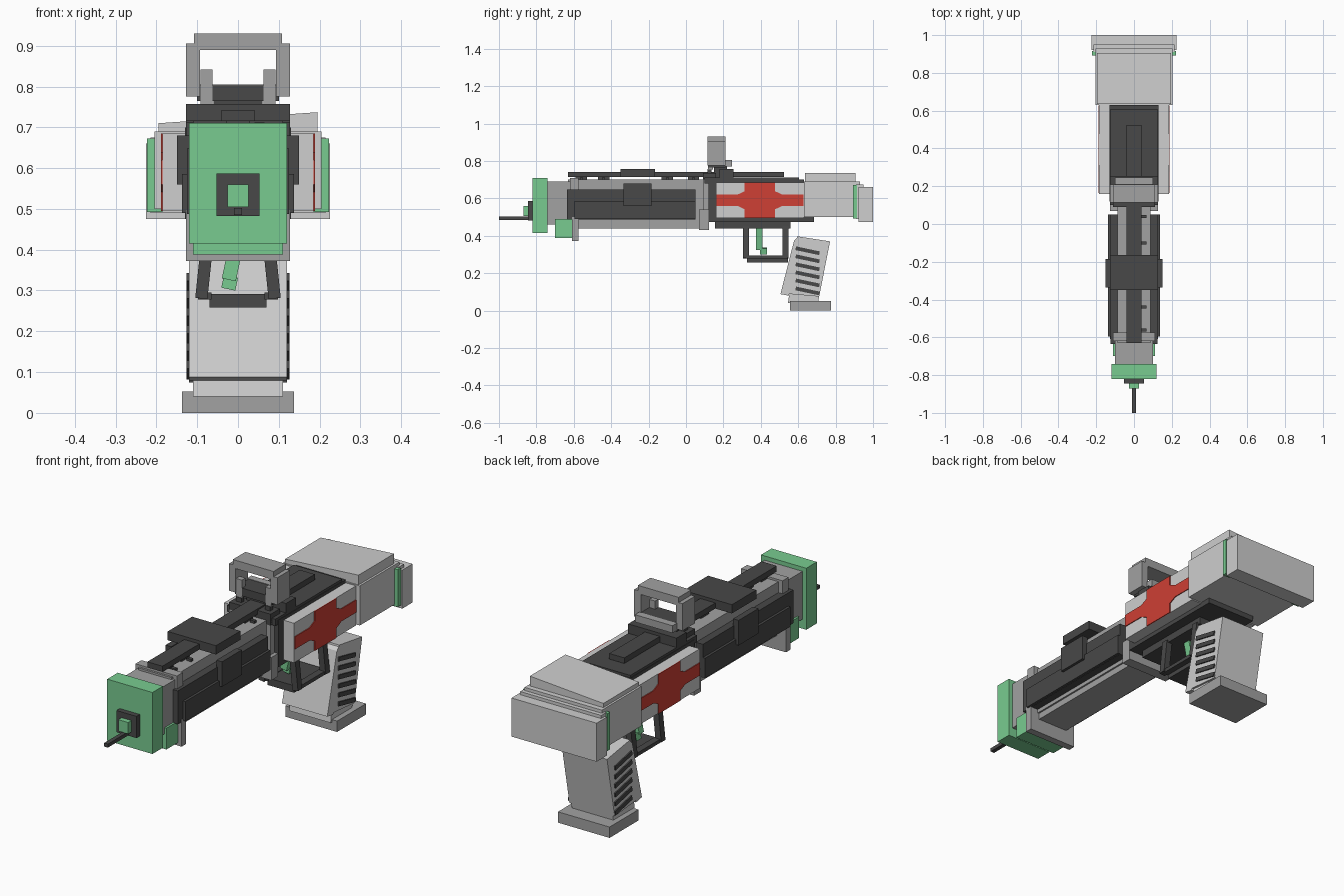
import bpy, bmesh
from math import radians
from mathutils import Matrix, Vector

cube = bpy.data.objects.get("Cube")
if cube:
    bpy.data.objects.remove(cube, do_unlink=True)


def material(name, rgb):
    m = bpy.data.materials.new(name)
    m.use_nodes = True
    m.diffuse_color = (*rgb, 1)
    m.node_tree.nodes["Principled BSDF"].inputs["Base Color"].default_value = (*rgb, 1)
    return m


LIGHT = material("light grey", (0.62, 0.62, 0.62))
GREY = material("mid grey", (0.36, 0.36, 0.36))
DARK = material("charcoal", (0.065, 0.065, 0.065))
GREEN = material("mint green", (0.19, 0.60, 0.28))
RED = material("red", (0.62, 0.05, 0.035))


def finish(name, bm, mat):
    bmesh.ops.recalc_face_normals(bm, faces=bm.faces)
    mesh = bpy.data.meshes.new(name)
    bm.to_mesh(mesh)
    bm.free()
    mesh.materials.append(mat)
    ob = bpy.data.objects.new(name, mesh)
    bpy.context.collection.objects.link(ob)
    return ob


def box(name, mat, x, y, z, tilt=0, axis='X'):
    """Box from (min, max) ranges; a single x value means symmetric."""
    if not isinstance(x, tuple):
        x = (-x, x)
    lo, hi = Vector((x[0], y[0], z[0])), Vector((x[1], y[1], z[1]))
    bm = bmesh.new()
    m = (Matrix.Translation((lo + hi) / 2) @ Matrix.Rotation(radians(tilt), 4, axis)
         @ Matrix.Diagonal((*(hi - lo), 1)))
    bmesh.ops.create_cube(bm, size=1, matrix=m)
    return finish(name, bm, mat)


def pair(name, mat, x, y, z, tilt=0, axis='X'):
    """The same box on both sides."""
    box("left_" + name, mat, x, y, z, tilt, axis)
    box("right_" + name, mat, (-x[1], -x[0]), y, z, tilt if axis == 'X' else -tilt, axis)


def prism(name, mat, points, x):
    """Side outline (y, z) extruded across x."""
    bm = bmesh.new()
    face = bm.faces.new([bm.verts.new((x[0], y, z)) for y, z in points])
    new = bmesh.ops.extrude_face_region(bm, geom=[face])["geom"]
    bmesh.ops.translate(bm, vec=(x[1] - x[0], 0, 0),
                        verts=[v for v in new if isinstance(v, bmesh.types.BMVert)])
    return finish(name, bm, mat)


# Muzzle
box("muzzle_cap", GREEN, 0.12, (-0.82, -0.74), (0.415, 0.71))
box("muzzle_plate", DARK, 0.053, (-0.845, -0.82), (0.483, 0.587))
box("muzzle_stud", GREEN, 0.026, (-0.87, -0.845), (0.505, 0.56))
box("needle", DARK, 0.01, (-1.0, -0.84), (0.485, 0.502))
box("muzzle_neck", GREY, 0.10, (-0.74, -0.62), (0.46, 0.69))
box("muzzle_lower_block", GREEN, 0.11, (-0.70, -0.61), (0.388, 0.49))

# Barrel
box("barrel", GREY, 0.088, (-0.63, 0.12), (0.47, 0.70))
box("lower_barrel", GREY, 0.08, (-0.58, 0.08), (0.44, 0.50))
box("front_bracket", GREY, 0.128, (-0.61, -0.575), (0.372, 0.50))
box("front_band", GREY, 0.11, (-0.62, -0.575), (0.50, 0.71))
box("rear_bracket", GREY, 0.128, (0.07, 0.122), (0.43, 0.54))
box("rear_band", GREY, 0.11, (0.09, 0.122), (0.54, 0.70))

# Side panels of the barrel
pair("barrel_panel", DARK, (0.085, 0.125), (-0.635, 0.05), (0.488, 0.648))
pair("barrel_ridge", DARK, (0.12, 0.137), (-0.595, 0.05), (0.545, 0.585))
pair("lower_ridge", DARK, (0.12, 0.137), (-0.595, 0.05), (0.49, 0.545))
pair("side_clip", DARK, (0.12, 0.15), (-0.335, -0.185), (0.56, 0.68))

# Top rail
box("top_rail", DARK, 0.04, (-0.63, 0.525), (0.715, 0.742))
box("rail_block", DARK, 0.128, (-0.35, -0.165), (0.715, 0.757))
for i, y in enumerate((-0.56, -0.44, -0.1, 0.04)):
    box(f"rail_foot_{i + 1}", DARK, 0.03, (y - 0.03, y + 0.03), (0.69, 0.72))
    box(f"rail_pin_{i + 1}", DARK, (0.04, 0.065), (y - 0.008, y + 0.008), (0.695, 0.712))

# Receiver
box("receiver_core", DARK, 0.13, (0.12, 0.63), (0.49, 0.70))
box("receiver_collar", DARK, 0.11, (0.09, 0.16), (0.68, 0.735))
box("receiver_top", DARK, 0.128, (0.10, 0.605), (0.68, 0.712))
box("sight_base", DARK, 0.128, (0.18, 0.255), (0.71, 0.757))
box("receiver_floor", DARK, 0.13, (0.12, 0.685), (0.475, 0.50))
box("guard_mount", DARK, 0.08, (0.155, 0.56), (0.44, 0.476))
pair("receiver_panel", LIGHT, (0.128, 0.185), (0.16, 0.63), (0.495, 0.685))

# Red cross: one quarter outline, mirrored around the centre
quarter = [(0.232, 0.03), (0.12, 0.03), (0.082, 0.048), (0.082, 0.095)]
upper = quarter + [(-y, z) for y, z in reversed(quarter)]
outline = upper + [(-y, -z) for y, z in upper]
outline = [(0.395 + y, 0.59 + z) for y, z in outline]
prism("left_cross", RED, outline, (0.184, 0.189))
prism("right_cross", RED, outline, (-0.189, -0.184))

# Stock, with a top cover that rises toward the left
box("stock", LIGHT, 0.205, (0.63, 0.93), (0.50, 0.69))
cover = box("stock_cover", LIGHT, 0.195, (0.635, 0.905), (0.68, 0.737))
for v in cover.data.vertices:
    if v.co.z > 0.7 and v.co.x < 0:
        v.co.z -= 0.027
box("stock_step", LIGHT, 0.215, (0.91, 0.95), (0.49, 0.675))
pair("stock_strip", GREEN, (0.185, 0.223), (0.893, 0.915), (0.493, 0.672))
box("butt_plate", LIGHT, 0.226, (0.922, 1.0), (0.475, 0.66))

# Sight
pair("sight_side", GREY, (0.093, 0.128), (0.115, 0.21), (0.775, 0.905))
box("sight_top", GREY, 0.108, (0.115, 0.21), (0.89, 0.93))
pair("sight_post", GREY, (0.062, 0.092), (0.118, 0.145), (0.755, 0.842))
pair("sight_leg", DARK, (0.062, 0.09), (0.115, 0.135), (0.70, 0.756))
box("sight_floor", DARK, 0.10, (0.12, 0.212), (0.765, 0.803))
box("sight_stem", DARK, 0.06, (0.15, 0.22), (0.71, 0.77))
box("sight_rear_bar", GREY, 0.10, (0.212, 0.245), (0.77, 0.805))

# Trigger guard
for place, y in (("front", 0.305), ("rear", 0.515)):
    pair(place + "_guard_leg", DARK, (0.066, 0.096), (y, y + 0.032), (0.28, 0.45), -6, 'Y')
box("guard_floor", DARK, 0.07, (0.325, 0.545), (0.258, 0.292))
pair("guard_rail", DARK, (0.065, 0.098), (0.32, 0.54), (0.278, 0.295))
box("trigger", GREEN, (-0.027, 0.008), (0.375, 0.41), (0.325, 0.45), 12, 'Y')
box("trigger_tip", GREEN, (-0.038, -0.003), (0.395, 0.432), (0.303, 0.335), 12, 'Y')

# Grip
prism("grip", LIGHT, [(0.595, 0.397), (0.77, 0.37), (0.705, 0.04), (0.545, 0.04)], (-0.11, 0.11))
prism("grip_shell", LIGHT, [(0.595, 0.397), (0.77, 0.37), (0.712, 0.075), (0.54, 0.09)], (-0.12, 0.12))
prism("grip_front", LIGHT, [(0.578, 0.375), (0.6, 0.395), (0.55, 0.08), (0.505, 0.088)], (-0.12, 0.12))
box("grip_base", GREY, 0.137, (0.555, 0.775), (0, 0.052))
for i in range(6):
    z = 0.105 + i * 0.043
    pair(f"grip_rib_{i + 1}", DARK, (0.11, 0.126), (0.585, 0.715), (z - 0.01, z + 0.01), -12)
